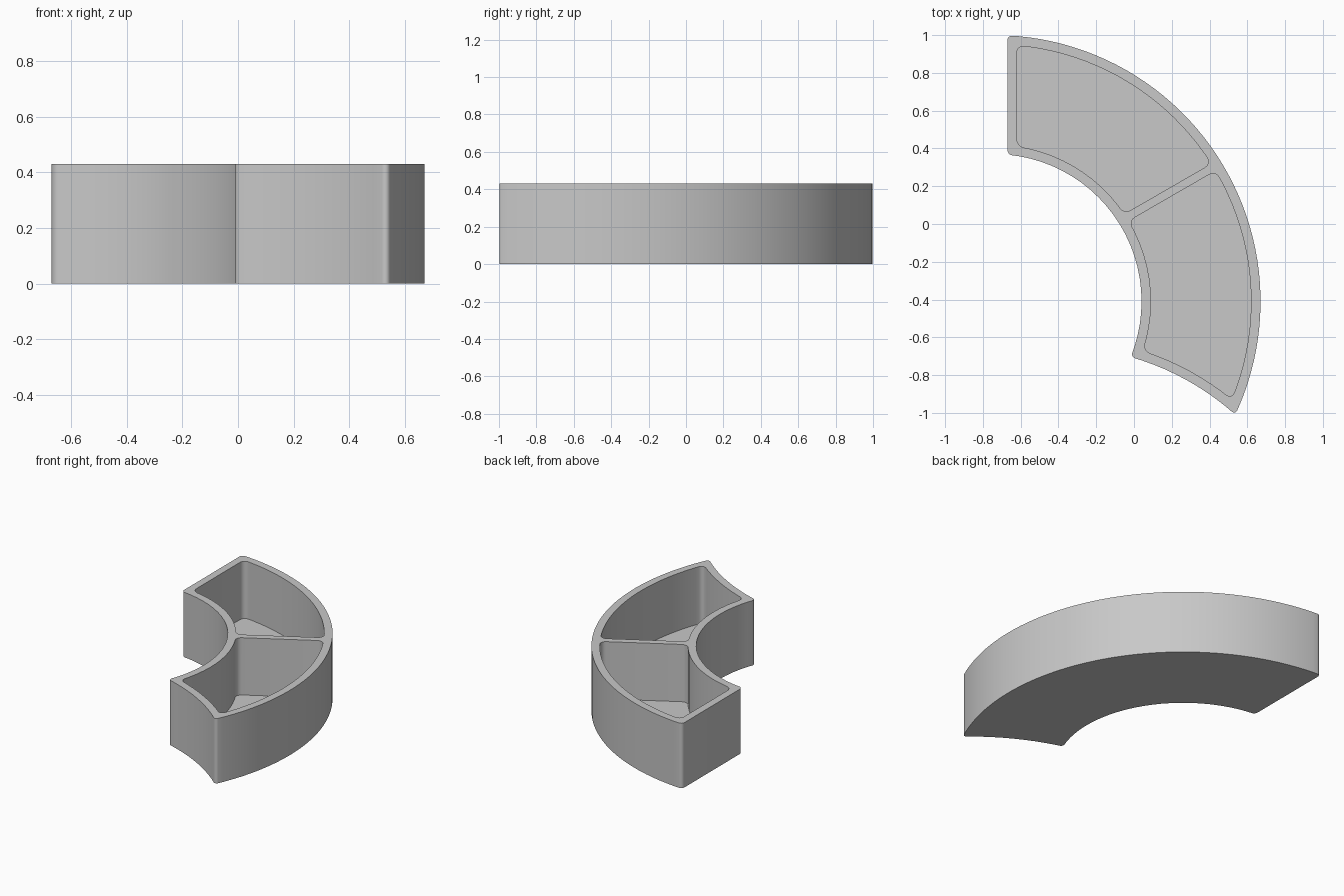
import bpy
import bmesh
import math
from mathutils import Vector

if "Cube" in bpy.data.objects:
    bpy.data.objects.remove(bpy.data.objects["Cube"])

# Main dimensions, measured from the shared centre of the ring arcs
RING = Vector((-0.74, -0.41))
OUTER, INNER = 1.41, 0.78
HEIGHT, FLOOR, WALL = 0.43, 0.05, 0.05
END_CENTRE, END_RADIUS = Vector((0.336, -1.65)), 1.41
DIVIDER_ANGLE, DIVIDER_OFFSET, DIVIDER_HALF = math.radians(30), 0.035, 0.022
ORIGIN = Vector((0, 0))

grey = bpy.data.materials.new("light grey plastic")
grey.use_nodes = True
grey.diffuse_color = (0.58, 0.58, 0.58, 1)
grey.node_tree.nodes["Principled BSDF"].inputs["Base Color"].default_value = grey.diffuse_color


def straight_end(angle, offset):
    """Radial direction at an angle, shifted sideways; gives its point on a ring arc."""
    along = Vector((math.cos(angle), math.sin(angle)))
    side = Vector((-along.y, along.x)) * offset
    return lambda r: side + along * math.sqrt(r * r - offset * offset)


def scooped_end(q):
    """Concave end arc of radius q; gives its point on a ring arc."""
    d = END_CENTRE.length
    axis = END_CENTRE / d

    def point(r):
        a = (r * r - q * q + d * d) / (2 * d)
        return axis * a + Vector((-axis.y, axis.x)) * math.sqrt(r * r - a * a)
    return point


def arc(start, end, centre, step=0.06):
    """Points from start up to, but not including, end."""
    u, v = start - centre, end - centre
    turn = math.atan2(u.x * v.y - u.y * v.x, u.dot(v))
    n = max(2, int(abs(turn) * u.length / step))
    pts = []
    for i in range(n):
        c, s = math.cos(turn * i / n), math.sin(turn * i / n)
        pts.append(centre + Vector((u.x * c - u.y * s, u.x * s + u.y * c)))
    return pts


def sector(name, r_out, r_in, first, last, scooped, z0, z1, rounding):
    """Prism over a ring sector with rounded upright corners."""
    a, b, c, d = last(r_out), first(r_out), first(r_in), last(r_in)
    pts = arc(a, b, ORIGIN) + [b] + arc(c, d, ORIGIN)
    pts += arc(d, a, END_CENTRE) if scooped else [d]
    bm = bmesh.new()
    base = bm.faces.new([bm.verts.new((*(p + RING), z0)) for p in pts])
    top = bmesh.ops.extrude_face_region(bm, geom=[base])["geom"]
    bmesh.ops.translate(bm, vec=(0, 0, z1 - z0),
                        verts=[v for v in top if isinstance(v, bmesh.types.BMVert)])
    corners = [p + RING for p in (a, b, c, d)]
    upright = [e for e in bm.edges
               if (e.verts[0].co - e.verts[1].co).xy.length < 1e-5
               and any((e.verts[0].co.xy - p).length < 1e-4 for p in corners)]
    bmesh.ops.bevel(bm, geom=upright, offset=rounding, segments=5,
                    profile=0.5, affect='EDGES', clamp_overlap=True)
    bmesh.ops.recalc_face_normals(bm, faces=bm.faces)
    mesh = bpy.data.meshes.new(name)
    bm.to_mesh(mesh)
    bm.free()
    mesh.materials.append(grey)
    obj = bpy.data.objects.new(name, mesh)
    bpy.context.collection.objects.link(obj)
    return obj


# Solid curved body
quarter = math.pi / 2
tray = sector("curved_tray", OUTER, INNER, straight_end(quarter, -0.07),
              scooped_end(END_RADIUS), True, 0, HEIGHT, 0.025)

# Two compartments, separated by the divider wall
back_side = straight_end(DIVIDER_ANGLE, DIVIDER_OFFSET + DIVIDER_HALF)
front_side = straight_end(DIVIDER_ANGLE, DIVIDER_OFFSET - DIVIDER_HALF)
pockets = [
    ("back_compartment", straight_end(quarter, -0.07 - WALL), back_side, False),
    ("front_compartment", front_side, scooped_end(END_RADIUS + WALL), True),
]
bpy.context.view_layer.objects.active = tray
tray.select_set(True)
for name, first, last, scooped in pockets:
    cutter = sector(name, OUTER - WALL, INNER + WALL, first, last, scooped,
                    FLOOR, HEIGHT + 0.1, 0.038)
    cutter.hide_render = True
    cut = tray.modifiers.new(name, 'BOOLEAN')
    cut.operation = 'DIFFERENCE'
    cut.solver = 'EXACT'
    cut.object = cutter
    bpy.ops.object.modifier_apply(modifier=cut.name)
    bpy.data.objects.remove(cutter)

# Smooth curved walls, crisp rims
bpy.ops.object.shade_smooth_by_angle(angle=math.radians(30))
